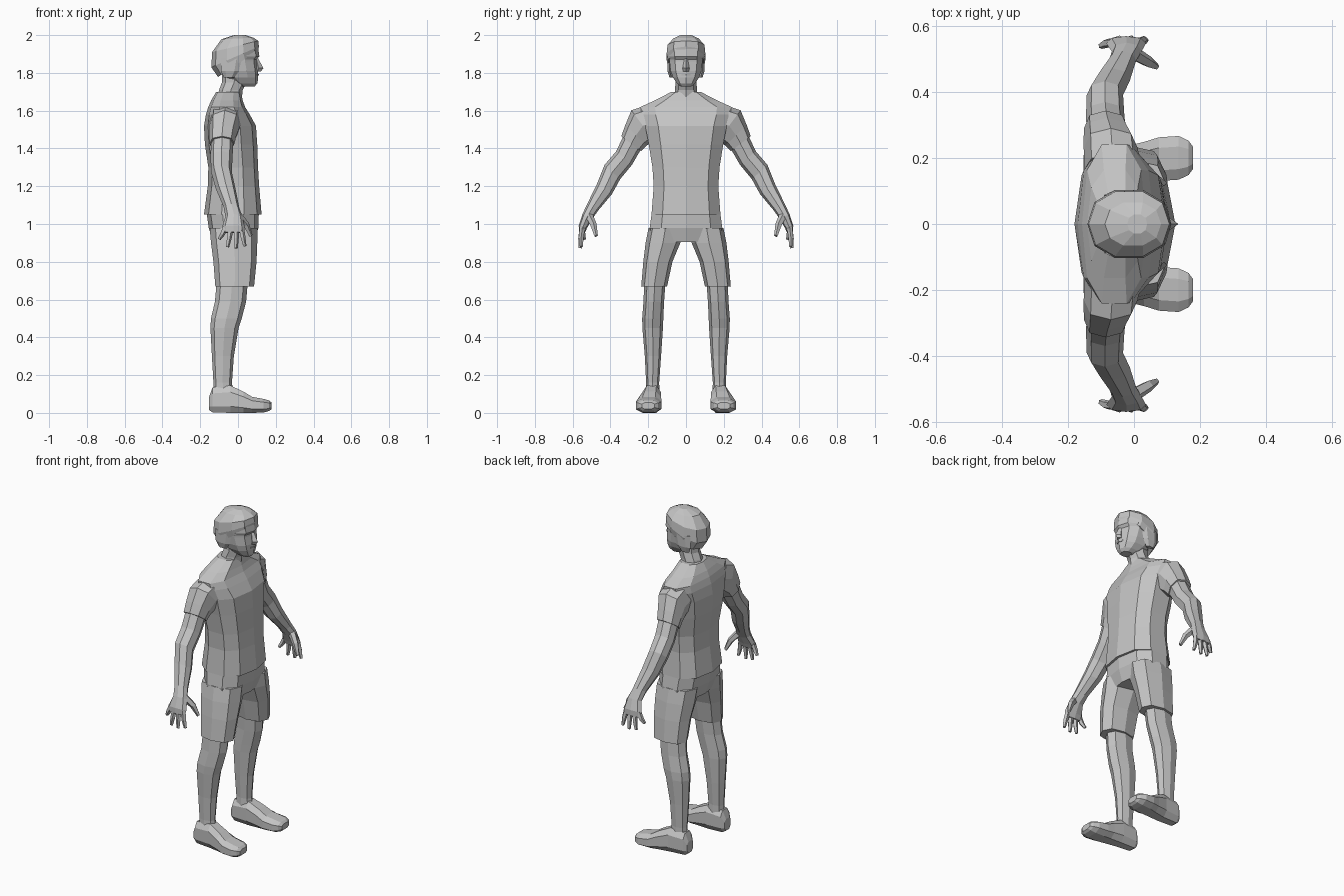
import bpy, bmesh, math
from mathutils import Vector

grey = bpy.data.materials.new("plain grey")
grey.diffuse_color = (0.55, 0.55, 0.55, 1)


def loft(name, rings, n=8, power=1.0, half=False):
    """Skin a row of rings; each ring is (centre, u axis, v axis)."""
    bm = bmesh.new()
    off = math.pi / n if half else 0
    k = math.cos(off) ** power
    shape = lambda t: math.copysign(abs(t) ** power, t) / k if abs(t) > 1e-6 else 0
    rows = []
    for c, u, v in rings:
        c, u, v = Vector(c), Vector(u), Vector(v)
        angles = [off + 2 * math.pi * i / n for i in range(n)]
        rows.append([bm.verts.new(c + u * shape(math.cos(a)) + v * shape(math.sin(a)))
                     for a in angles])
    for a, b in zip(rows, rows[1:]):
        for i in range(n):
            j = (i + 1) % n
            bm.faces.new((a[i], a[j], b[j], b[i]))
    bm.faces.new(rows[0])
    bm.faces.new(rows[-1])
    bmesh.ops.recalc_face_normals(bm, faces=bm.faces)
    me = bpy.data.meshes.new(name)
    bm.to_mesh(me)
    bm.free()
    me.materials.append(grey)
    ob = bpy.data.objects.new(name, me)
    bpy.context.collection.objects.link(ob)
    return ob


def level(z, back, front, hw, y=0):
    """Horizontal ring from its back and front x and its half width."""
    return ((back + front) / 2, y, z), ((front - back) / 2, 0, 0), (0, hw, 0)


def tube(name, points, radii, n=5):
    """Thin tapering tube for fingers."""
    d = (Vector(points[-1]) - Vector(points[0])).normalized()
    u = d.cross(Vector((0, 1, 0))).normalized()
    v = d.cross(u)
    loft(name, [(p, u * r, v * r) for p, r in zip(points, radii)], n)


# Shirt body
loft("shirt", [level(*r) for r in (
    (1.05, -.18, .125, .19), (1.2, -.16, .112, .178), (1.3, -.157, .106, .185),
    (1.42, -.175, .102, .205), (1.52, -.18, .095, .225), (1.58, -.17, .062, .247),
    (1.62, -.157, .037, .25), (1.655, -.142, .025, .17), (1.7, -.115, .015, .08))],
    10, .8)

# Neck
loft("neck", [level(1.66, -.11, .02, .065), level(1.71, -.1, .025, .058),
              level(1.75, -.085, .045, .056), level(1.82, -.085, .05, .058)], 8)

# Face with brow ridge
loft("face", [level(*r) for r in (
    (1.728, .02, .088, .03), (1.745, -.03, .103, .05), (1.775, -.07, .107, .072),
    (1.81, -.085, .107, .085), (1.86, -.1, .1, .091), (1.872, -.1, .1, .092),
    (1.888, -.1, .113, .094), (1.93, -.1, .107, .094), (1.97, -.07, .07, .06))],
    10, .85)

# Nose and mouth
loft("nose", [level(1.875, .085, .108, .009), level(1.825, .085, .134, .018),
              level(1.808, .085, .122, .016)], 4, 1, False)
loft("mouth", [level(1.785, .08, .111, .026), level(1.793, .08, .112, .028)], 6)

# Hair cap, tilted down towards the nape
loft("hair", [
    ((0, 0, 1.848), (.106, 0, .07), (0, .097, 0)),
    ((-.015, 0, 1.885), (.126, 0, .055), (0, .107, 0)),
    ((-.015, 0, 1.94), (.122, 0, .03), (0, .102, 0)),
    ((-.003, 0, 1.982), (.085, 0, .004), (0, .068, 0)),
    ((.01, 0, 2.0), (.03, 0, 0), (0, .03, 0))], 10, .9)

# Shorts seat
loft("shorts_seat", [level(*r) for r in (
    (1.07, -.16, .1, .18), (1.05, -.165, .11, .19), (.98, -.155, .108, .2),
    (.905, -.13, .085, .19))], 10, .8)

for s, side in ((1, "left"), (-1, "right")):
    # Sideburn
    loft(side + "_sideburn", [level(1.775, -.075, -.02, .012, s * .077),
                              level(1.81, -.09, .005, .014, s * .086),
                              level(1.88, -.09, .02, .014, s * .088)], 6)

    # Shorts leg
    loft(side + "_shorts_leg", [level(z, b, f, (o - i) / 2, s * (o + i) / 2)
         for z, b, f, i, o in (
        (.67, -.12, .085, .1, .237), (.8, -.13, .098, .072, .226),
        (.9, -.143, .102, .03, .214), (.98, -.15, .102, .02, .198))], 8, .8)

    # Bare leg
    loft(side + "_leg", [level(z, b, f, (o - i) / 2, s * (o + i) / 2)
         for z, b, f, i, o in (
        (.1, -.13, -.025, .14, .213), (.16, -.13, -.032, .142, .211),
        (.3, -.138, -.022, .132, .218), (.45, -.146, .003, .122, .231),
        (.5, -.143, .02, .12, .232), (.59, -.122, .043, .116, .225),
        (.67, -.115, .05, .11, .222), (.75, -.115, .055, .11, .222))], 8, .9)

    # Shoe, lofted from heel to toe
    loft(side + "_shoe", [((x, s * y, (lo + hi) / 2), (0, w, 0), (0, 0, (hi - lo) / 2))
         for x, y, w, lo, hi in (
        (-.153, .18, .028, .015, .085), (-.135, .18, .042, .003, .135),
        (-.04, .182, .049, 0, .145), (.03, .19, .058, 0, .112),
        (.075, .196, .066, 0, .085), (.135, .2, .066, .002, .074),
        (.165, .2, .052, .01, .066), (.178, .2, .034, .02, .055))], 8, .75, True)

    # Arm rings: x, half depth, y, z, half thickness, and the across direction
    def arm(rows):
        return [((x, s * y, z), (rx, 0, 0), (0, s * r * ny, r * math.sqrt(1 - ny * ny)))
                for x, rx, y, z, r, ny in rows]

    loft(side + "_sleeve", arm((
        (-.065, .085, .165, 1.54, .1, .45), (-.07, .082, .228, 1.52, .102, .6),
        (-.08, .072, .265, 1.47, .078, .72), (-.085, .066, .29, 1.425, .066, .8))), 8, .85)
    loft(side + "_arm", arm((
        (-.083, .06, .27, 1.46, .06, .8), (-.087, .058, .327, 1.35, .055, .76),
        (-.088, .055, .39, 1.275, .056, .74), (-.065, .052, .432, 1.185, .048, .82),
        (-.035, .041, .493, 1.09, .034, .87), (-.022, .045, .522, 1.04, .029, .9),
        (-.024, .06, .546, .985, .023, .95), (-.024, .054, .552, .955, .016, .97))), 8, .9)

    # Fingers and thumb
    for i, (x0, x1, y1, z1) in enumerate((
            (-.065, -.1, .538, .92), (-.038, -.056, .558, .878),
            (-.01, -.01, .56, .872), (.016, .036, .555, .882))):
        tube(f"{side}_finger_{i + 1}",
             [(x0, s * .548, .985), ((x0 + x1) / 2, s * (y1 + .555) / 2, (z1 + .975) / 2),
              (x1, s * y1, z1)], [.015, .014, .009])
    tube(side + "_thumb", [(.0, s * .515, 1.045), (.043, s * .49, .995),
                           (.068, s * .476, .937)], [.022, .018, .01])
